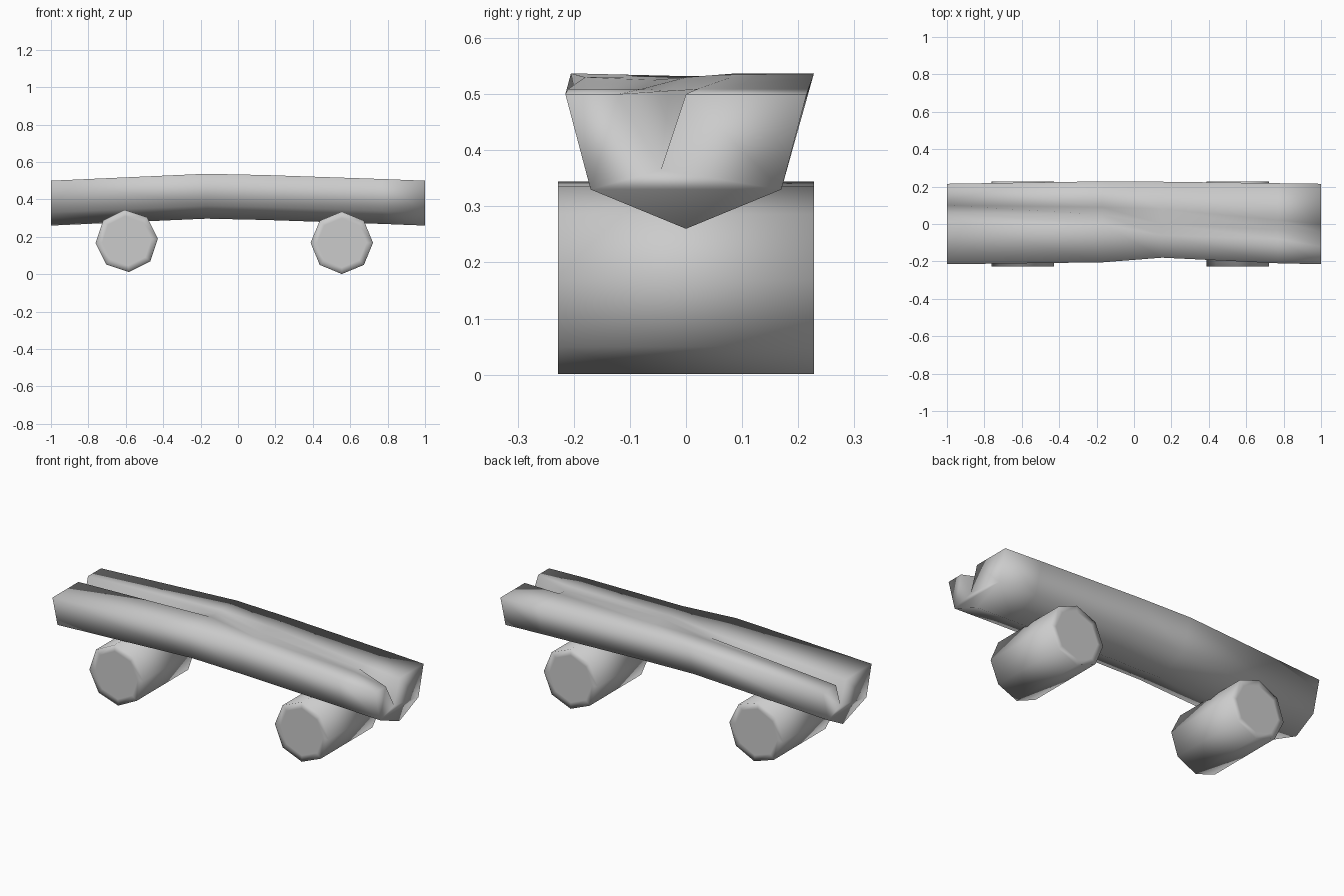
import bpy, bmesh, math

if "Cube" in bpy.data.objects:
    bpy.data.objects.remove(bpy.data.objects["Cube"])

GREY = (0.6, 0.6, 0.6, 1)
grey = bpy.data.materials.new("plain grey")
grey.use_nodes = True
grey.diffuse_color = GREY
grey.node_tree.nodes["Principled BSDF"].inputs["Base Color"].default_value = GREY


def loft(name, rings, cap_inset=0):
    """Skin a closed, smooth-shaded solid through equal rings of points."""
    bm = bmesh.new()
    loops = [[bm.verts.new(p) for p in ring] for ring in rings]
    n = len(loops[0])
    for a, b in zip(loops, loops[1:]):
        for i in range(n):
            j = (i + 1) % n
            bm.faces.new((a[i], a[j], b[j], b[i]))
    caps = [bm.faces.new(loops[0]), bm.faces.new(loops[-1])]
    bmesh.ops.recalc_face_normals(bm, faces=bm.faces)
    if cap_inset:
        bmesh.ops.inset_individual(bm, faces=caps, thickness=cap_inset)
    for f in bm.faces:
        f.smooth = True
    mesh = bpy.data.meshes.new(name)
    bm.to_mesh(mesh)
    bm.free()
    mesh.materials.append(grey)
    obj = bpy.data.objects.new(name, mesh)
    bpy.context.collection.objects.link(obj)
    return obj


def section(x, lift, front, back, keel, groove):
    """Log cross-section: five hull points, then the split along the top."""
    hull = [(front, 0.5), (-0.17, 0.33), (keel, 0.26), (0.17, 0.33), (back, 0.5)]
    return [(x, y, z + lift) for y, z in hull + groove]


# Seat: a bowed half log whose top is split open towards both ends
seat = loft("seat_log", [
    section(-1, 0, -0.215, 0.215, 0.04, [(0.10, 0.5), (0.06, 0.37), (0.015, 0.5)]),
    section(-0.17, 0.037, -0.205, 0.228, 0, [(0.09, 0.5), (0.05, 0.495), (0.0, 0.495)]),
    section(0.15, 0.03, -0.18, 0.226, 0, [(0.08, 0.5), (0.0, 0.5), (-0.06, 0.495)]),
    section(0.77, 0.009, -0.21, 0.218, 0, [(0.02, 0.5), (-0.03, 0.497), (-0.08, 0.5)]),
    section(1, 0, -0.215, 0.215, 0, [(0.0, 0.5), (-0.045, 0.365), (-0.12, 0.5)]),
])

# Supports: two eight-sided logs lying across underneath
for name, x, z, turn in (("left_support_log", 0.555, 0.168, 0),
                         ("right_support_log", -0.595, 0.178, 4)):
    angles = [math.radians(turn + 45 * i) for i in range(8)]
    loft(name, [[(x + 0.167 * math.cos(a), y, z + 0.167 * math.sin(a)) for a in angles]
                for y in (-0.228, 0.228)], cap_inset=0.035)
